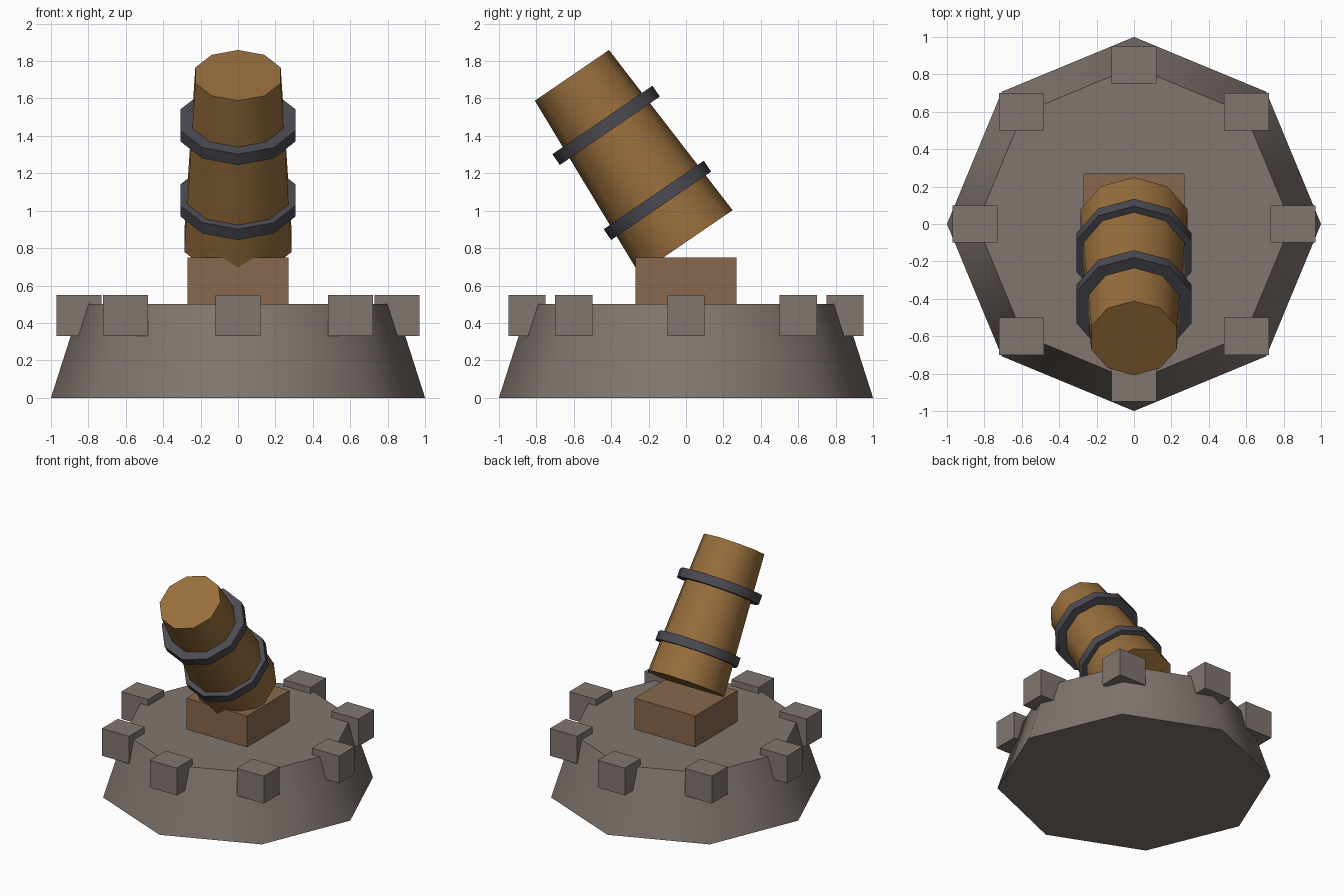
import bpy
import math
from mathutils import Matrix, Vector

cube = bpy.data.objects.get("Cube")
if cube:
    bpy.data.objects.remove(cube, do_unlink=True)


def material(name, rgb):
    m = bpy.data.materials.new(name)
    m.use_nodes = True
    m.diffuse_color = (*rgb, 1)
    m.node_tree.nodes["Principled BSDF"].inputs["Base Color"].default_value = (*rgb, 1)
    return m


stone = material("stone", (0.22, 0.18, 0.16))
wood = material("barrel wood", (0.31, 0.155, 0.045))
timber = material("mount timber", (0.25, 0.14, 0.075))
iron = material("dark iron", (0.07, 0.07, 0.085))


def frustum(name, sides, r1, r2, depth, loc, mat, tilt=0.0):
    bpy.ops.mesh.primitive_cone_add(vertices=sides, radius1=r1, radius2=r2, depth=depth,
                                    location=loc, rotation=(tilt, 0, 0))
    ob = bpy.context.object
    ob.name = name
    ob.data.materials.append(mat)
    # Sides shade smoothly, rims stay sharp
    bpy.ops.object.shade_smooth_by_angle(angle=math.radians(50))
    return ob


def box(name, size, loc, mat):
    bpy.ops.mesh.primitive_cube_add(size=1, location=loc)
    ob = bpy.context.object
    ob.name = name
    ob.data.transform(Matrix.Diagonal((*size, 1)))
    ob.data.materials.append(mat)
    return ob


# Octagonal stone base
frustum("tower_base", 8, 1.0, 0.84, 0.5, (0, 0, 0.25), stone)

# Battlement blocks, one on each corner, all axis-aligned
for i in range(8):
    a = i * math.pi / 4
    box(f"battlement_{i + 1}", (0.24, 0.2, 0.22),
        (0.85 * math.cos(a), 0.85 * math.sin(a), 0.44), stone)

# Square mount
box("mount", (0.54, 0.54, 0.25), (0, 0, 0.625), timber)

# Tapered barrel leaning to the front
TILT = 0.6
axis = Vector((0, -math.sin(TILT), math.cos(TILT)))
centre = Vector((0, -0.305, 1.278))
frustum("barrel", 10, 0.302, 0.24, 1.08, centre, wood, TILT)

# Iron bands around the barrel
for name, offset in (("lower_band", -0.27), ("upper_band", 0.216)):
    frustum(name, 10, 0.324, 0.324, 0.07, centre + axis * offset, iron, TILT)
